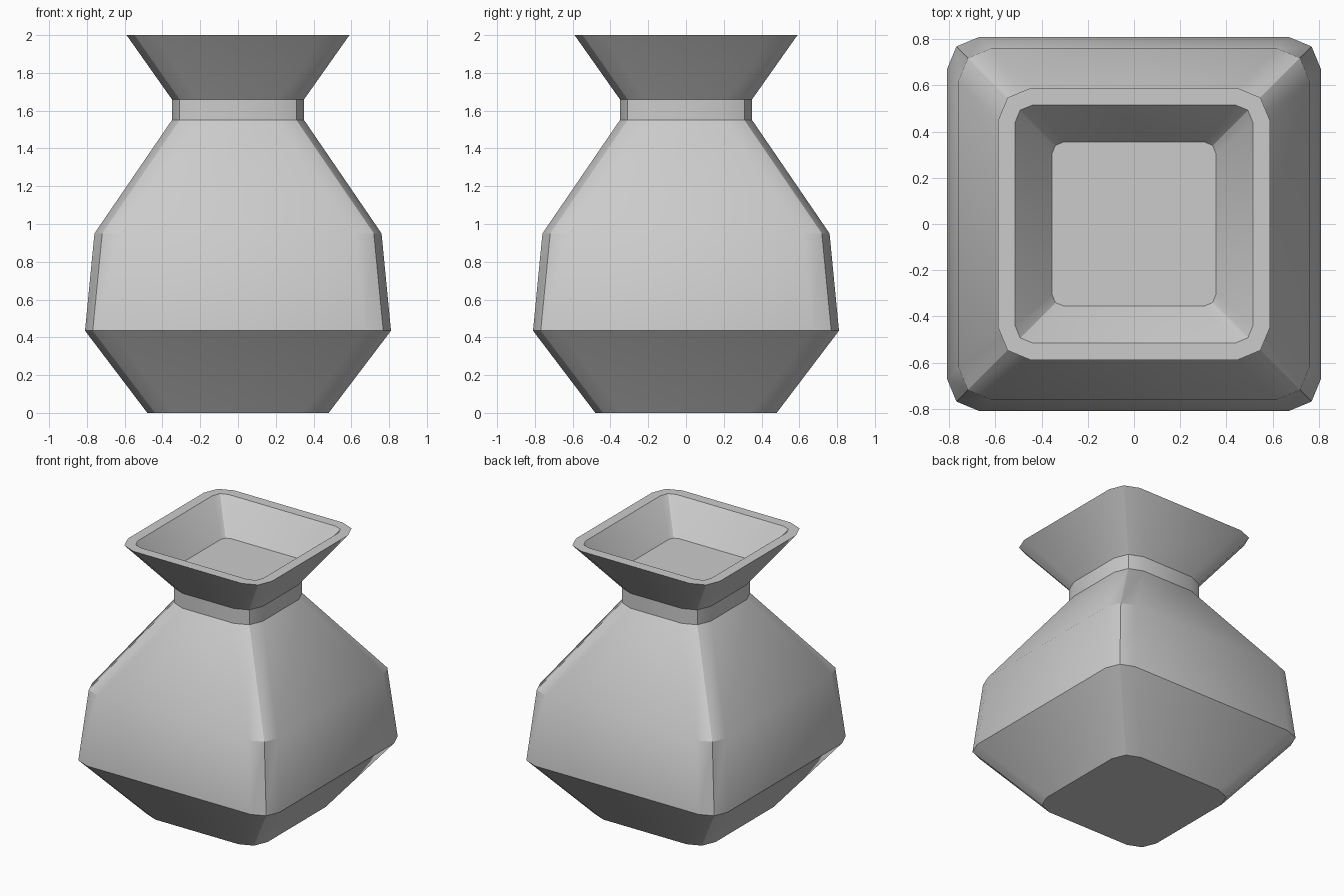
import bpy, bmesh, math

if "Cube" in bpy.data.objects:
    bpy.data.objects.remove(bpy.data.objects["Cube"])

# Vase profile from base, over the rim, to the inner floor: half width, height, corner radius
PROFILE = [
    (0.48, 0.00, 0.14),
    (0.81, 0.435, 0.14),
    (0.76, 0.95, 0.14),
    (0.35, 1.55, 0.14),
    (0.35, 1.66, 0.14),
    (0.59, 2.00, 0.145),
    (0.515, 2.00, 0.075),
    (0.355, 1.77, 0.05),
]
SEGMENTS = 2  # facets per rounded corner


def rounded_square(bm, half, z, radius):
    """Ring of vertices with rounded corners, counter-clockwise."""
    ring = []
    c = half - radius
    for k, (sx, sy) in enumerate([(1, 1), (-1, 1), (-1, -1), (1, -1)]):
        for s in range(SEGMENTS + 1):
            a = math.pi / 2 * (k + s / SEGMENTS)
            ring.append(bm.verts.new((sx * c + radius * math.cos(a),
                                      sy * c + radius * math.sin(a), z)))
    return ring


# Walls between successive rings, closed by the base and the inner floor
bm = bmesh.new()
rings = [rounded_square(bm, *p) for p in PROFILE]
for low, high in zip(rings, rings[1:]):
    n = len(low)
    for i in range(n):
        j = (i + 1) % n
        bm.faces.new((low[i], low[j], high[j], high[i]))
bm.faces.new(rings[0][::-1])
bm.faces.new(rings[-1])

mesh = bpy.data.meshes.new("vase")
bm.to_mesh(mesh)
bm.free()
vase = bpy.data.objects.new("vase", mesh)
bpy.context.collection.objects.link(vase)

# Soft corners, crisp profile edges
bpy.context.view_layer.objects.active = vase
vase.select_set(True)
bpy.ops.object.shade_smooth_by_angle(angle=math.radians(30.5))
